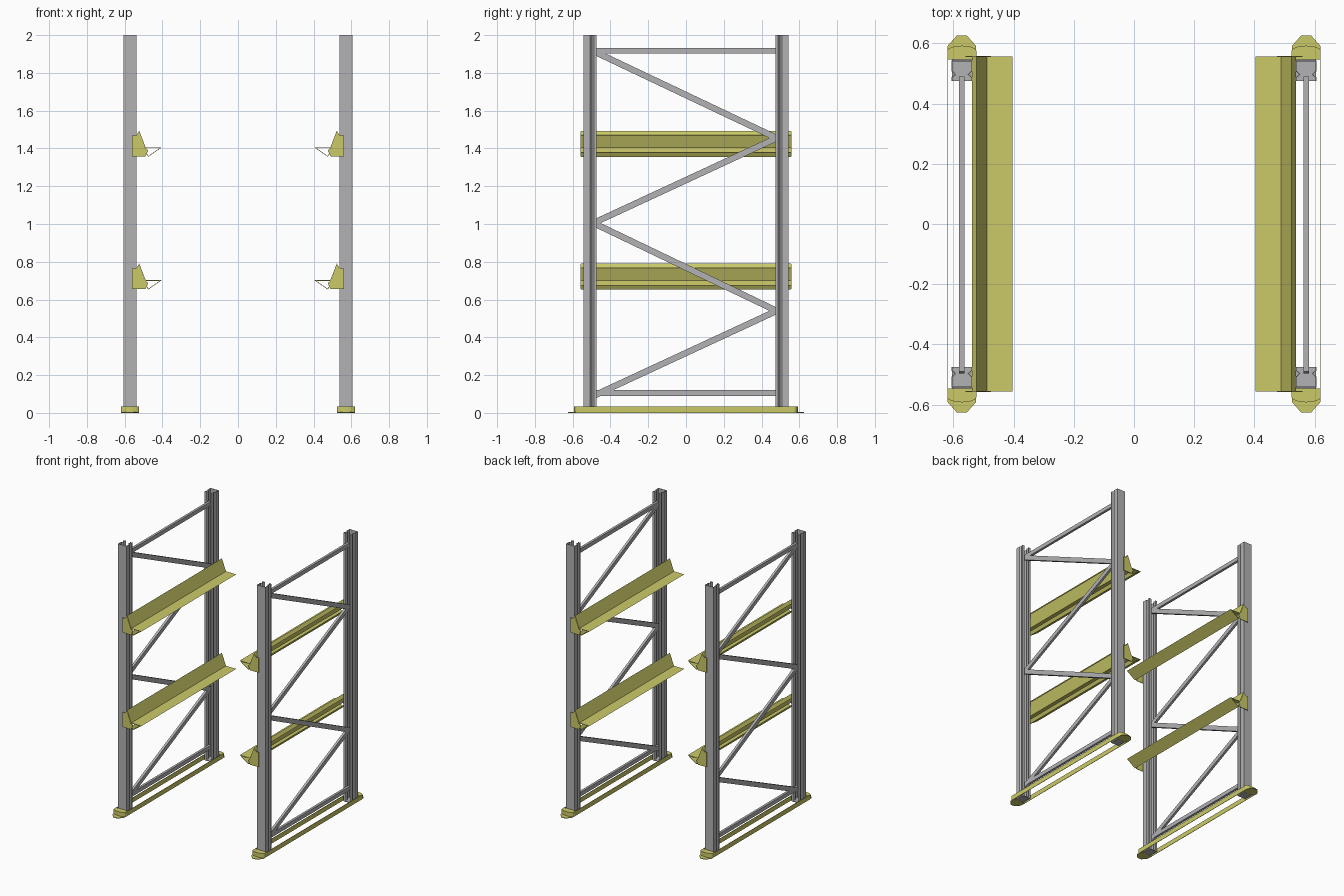
import bpy, bmesh, math
from mathutils import Vector

cube = bpy.data.objects.get("Cube")
if cube:
    bpy.data.objects.remove(cube)


def material(name, rgb):
    m = bpy.data.materials.new(name)
    m.use_nodes = True
    m.diffuse_color = (*rgb, 1)
    m.node_tree.nodes["Principled BSDF"].inputs["Base Color"].default_value = (*rgb, 1)
    return m


GREY = material("galvanised_grey", (0.45, 0.45, 0.46))
YELLOW = material("safety_yellow", (0.60, 0.59, 0.14))


def make_object(name, bm, mat):
    mesh = bpy.data.meshes.new(name)
    bm.to_mesh(mesh)
    bm.free()
    mesh.materials.append(mat)
    obj = bpy.data.objects.new(name, mesh)
    bpy.context.collection.objects.link(obj)
    return obj


def sheet(name, points, sweep, mat, closed=False, thick=0.003):
    """Folded sheet metal: a profile line swept along a vector."""
    bm = bmesh.new()
    low = [bm.verts.new(p) for p in points]
    high = [bm.verts.new(Vector(p) + Vector(sweep)) for p in points]
    n = len(points)
    for i in range(n if closed else n - 1):
        j = (i + 1) % n
        bm.faces.new((low[i], low[j], high[j], high[i]))
    obj = make_object(name, bm, mat)
    mod = obj.modifiers.new("thickness", 'SOLIDIFY')
    mod.thickness = thick
    mod.offset = 0
    mod.use_even_offset = True
    return obj


def plate(name, points, sweep, mat):
    """Solid plate: a filled outline extruded along a vector."""
    bm = bmesh.new()
    face = bm.faces.new([bm.verts.new(p) for p in points])
    ext = bmesh.ops.extrude_face_region(bm, geom=[face])
    verts = [v for v in ext["geom"] if isinstance(v, bmesh.types.BMVert)]
    bmesh.ops.translate(bm, verts=verts, vec=sweep)
    bmesh.ops.recalc_face_normals(bm, faces=bm.faces)
    return make_object(name, bm, mat)


def bar(name, x, a, b, mat, width=0.03, depth=0.018):
    """Rectangular brace between two (y, z) points."""
    a, b = Vector((x, *a)), Vector((x, *b))
    along = (b - a).normalized()
    side = Vector((depth / 2, 0, 0))
    up = along.cross(Vector((1, 0, 0))) * width / 2
    corners = [a + side + up, a - side + up, a - side - up, a + side - up]
    return plate(name, corners, b - a, mat)


CENTRE = 0.572          # frame centre line
HALF = 0.047            # half width of the floor guard

# Half profile of an upright: outer web, ribbed side, inner lip
post_half = [(0.033, 0.542), (0.033, 0.508), (0.021, 0.497),
             (0.033, 0.487), (0.033, 0.476), (0.017, 0.476)]
post_profile = post_half[::-1] + [(-x, y) for x, y in post_half]

# Beam section: top lip, sloped back, flat ledge, underside, bottom lip
beam_profile = [(0.537, 1.470), (0.523, 1.490), (0.490, 1.404),
                (0.409, 1.404), (0.475, 1.358), (0.488, 1.380)]
bracket_outline = [(0.560, 1.358), (0.560, 1.468), (0.540, 1.468), (0.524, 1.490),
                   (0.515, 1.465), (0.492, 1.404), (0.475, 1.390), (0.490, 1.358)]

# Zigzag nodes of the bracing
nodes = [(-0.49, 1.915), (0.48, 1.455), (-0.49, 1.005), (0.48, 0.54), (-0.49, 0.09)]

for s, side in ((1, "left"), (-1, "right")):
    cx = s * CENTRE
    for t, end in ((-1, "front"), (1, "back")):
        tag = f"{side}_{end}"
        # Uprights and their feet
        sheet(f"{tag}_upright", [(cx + x, t * y, 0.002) for x, y in post_profile],
              (0, 0, 1.998), GREY)
        plate(f"{tag}_foot", [(cx + x, t * y, 0) for x, y in
                              ((-.033, .475), (.033, .475), (.033, .546), (-.033, .546))],
              (0, 0, 0.005), GREY)
        # Chamfered floor plate at the guard end
        plate(f"{tag}_floor_plate", [(cx + x, t * y, 0) for x, y in
                                     ((-HALF, .547), (HALF, .547), (HALF, .592),
                                      (.017, .626), (-.017, .626), (-HALF, .592))],
              (0, 0, 0.004), YELLOW)
        # Rounded cap of the guard
        arc = [(HALF * math.cos(a), 0.575 + 0.016 * math.sin(a))
               for a in (math.pi * k / 8 for k in range(9))]
        plate(f"{tag}_guard_cap",
              [(cx + x, t * y, 0.032) for x, y in
               [(HALF, .547)] + arc + [(-HALF, .547)]], (0, 0, 0.003), YELLOW)

    # Low guard wall running round the frame
    loop = [(cx + x, y, 0) for x, y in arc] + [(cx - x, -y, 0) for x, y in arc]
    sheet(f"{side}_floor_guard", loop, (0, 0, 0.035), YELLOW, closed=True)

    # Bracing
    for i in range(len(nodes) - 1):
        bar(f"{side}_diagonal_brace_{i + 1}", cx, nodes[i], nodes[i + 1], GREY, 0.033)
    for label, z in (("bottom", 0.105), ("top", 1.918)):
        bar(f"{side}_{label}_brace", cx, (-0.49, z), (0.49, z), GREY)

    # Support beams with end brackets
    for level, drop in (("upper", 0), ("lower", 0.703)):
        sheet(f"{side}_{level}_beam",
              [(s * x, -0.557, z - drop) for x, z in beam_profile],
              (0, 1.114, 0), YELLOW)
        for t, end in ((-1, "front"), (1, "back")):
            plate(f"{side}_{level}_{end}_bracket",
                  [(s * x, t * 0.555, z - drop) for x, z in bracket_outline],
                  (0, t * 0.004, 0), YELLOW)
